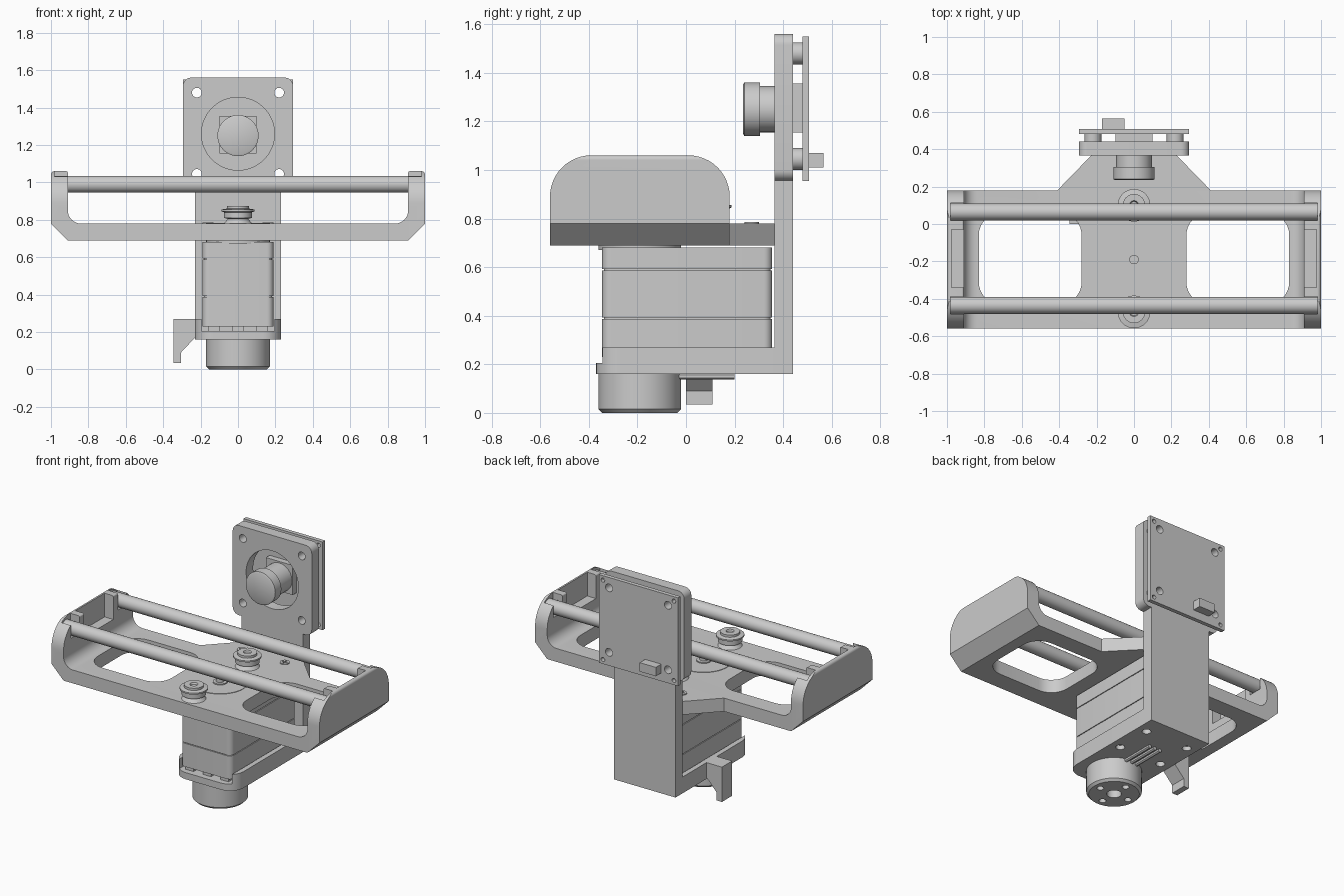
import bpy, bmesh, math
from mathutils import Vector

old = bpy.data.objects.get("Cube")
if old:
    bpy.data.objects.remove(old, do_unlink=True)

grey = bpy.data.materials.new("plain grey")
grey.use_nodes = True
grey.diffuse_color = (0.6, 0.6, 0.6, 1)
grey.node_tree.nodes["Principled BSDF"].inputs["Base Color"].default_value = grey.diffuse_color


def finish(name, bm):
    bmesh.ops.recalc_face_normals(bm, faces=bm.faces)
    mesh = bpy.data.meshes.new(name)
    bm.to_mesh(mesh)
    bm.free()
    mesh.materials.append(grey)
    obj = bpy.data.objects.new(name, mesh)
    bpy.context.collection.objects.link(obj)
    return obj


def activate(obj):
    bpy.ops.object.select_all(action='DESELECT')
    obj.select_set(True)
    bpy.context.view_layer.objects.active = obj


def smooth(obj):
    activate(obj)
    bpy.ops.object.shade_smooth_by_angle(angle=math.radians(30))
    return obj


def place(axis, a, b, t):
    return {'x': (t, a, b), 'y': (a, t, b), 'z': (a, b, t)}[axis]


def rounded(points, radii, steps=8):
    """Round the corners of an outline; radii is one number or one per corner."""
    n = len(points)
    if not isinstance(radii, (list, tuple)):
        radii = [radii] * n
    out = []
    for i, r in enumerate(radii):
        p = Vector(points[i])
        if r == 0:
            out.append(p)
            continue
        u = (Vector(points[i - 1]) - p).normalized()
        v = (Vector(points[(i + 1) % n]) - p).normalized()
        half = u.angle(v) / 2
        centre = p + (u + v).normalized() * r / math.sin(half)
        a = (p + u * r / math.tan(half) - centre).normalized()
        b = (p + v * r / math.tan(half) - centre).normalized()
        out += [centre + a.slerp(b, k / steps) * r for k in range(steps + 1)]
    return out


def rect(a0, a1, b0, b1):
    return [(a0, b0), (a1, b0), (a1, b1), (a0, b1)]


def prism(name, points, axis, lo, hi):
    bm = bmesh.new()
    rings = [[bm.verts.new(place(axis, p[0], p[1], t)) for p in points] for t in (lo, hi)]
    n = len(points)
    for ring in rings:
        bm.faces.new(ring)
    for i in range(n):
        j = (i + 1) % n
        bm.faces.new((rings[0][i], rings[0][j], rings[1][j], rings[1][i]))
    return smooth(finish(name, bm))


def box(name, x0, x1, y0, y1, z0, z1):
    return prism(name, rect(x0, x1, y0, y1), 'z', z0, z1)


def turned(name, axis, a, b, profile, sides=48):
    """Solid of revolution; profile lists (radius, position along axis)."""
    bm = bmesh.new()
    angles = [math.tau * i / sides for i in range(sides)]
    rings = [[bm.verts.new(place(axis, a + r * math.cos(w), b + r * math.sin(w), t))
              for w in angles] for r, t in profile]
    bm.faces.new(rings[0])
    bm.faces.new(rings[-1])
    for low, high in zip(rings, rings[1:]):
        for i in range(sides):
            j = (i + 1) % sides
            bm.faces.new((low[i], low[j], high[j], high[i]))
    return smooth(finish(name, bm))


def rod(name, axis, a, b, r, lo, hi, sides=32):
    return turned(name, axis, a, b, [(r, lo), (r, hi)], sides)


def cut(obj, *cutters, operation='DIFFERENCE'):
    for cutter in cutters:
        mod = obj.modifiers.new("cut", 'BOOLEAN')
        mod.operation, mod.solver, mod.object = operation, 'EXACT', cutter
        activate(obj)
        bpy.ops.object.modifier_apply(modifier=mod.name)
        bpy.data.objects.remove(cutter, do_unlink=True)
    return smooth(obj)


sides = (-1, 1)
AXIS_Y = -0.19          # centre of the pan joint
RODS = (-0.435, 0.065)  # rail positions
LENS_Z = 1.26

# Cradle: U-shaped section trimmed to rounded end cheeks
half = [(0.91, 0.69), (1, 0.78), (1, 1.06), (0.91, 1.06), (0.91, 0.78)]
section = half + [(-x, z) for x, z in reversed(half)]
radii = [0, 0, 0.02, 0.01, 0.07]
cradle = prism("cradle", rounded(section, radii + radii[::-1]), 'y', -0.56, 0.18)
cheek = rounded(rect(-0.56, 0.18, 0.6, 1.06), [0, 0, 0.17, 0.17], 12)
cut(cradle, prism("cheek_trim", cheek, 'x', -1.1, 1.1), operation='INTERSECT')
for s in sides:
    window = rounded(rect(min(s * 0.28, s * 0.83), max(s * 0.28, s * 0.83), -0.43, 0.06), 0.12)
    cut(cradle, prism("window_cutter", window, 'z', 0.6, 0.9))
    for y in RODS:
        xs = sorted((s * 0.88, s * 0.98))
        cut(cradle, box("slot_cutter", *xs, y - 0.047, y + 0.047, 0.945, 1.2))
    xs = sorted((s * 0.88, s * 0.975))
    cut(cradle, box("recess_cutter", *xs, -0.34, -0.03, 0.9, 1.2))

# Tapered tab joining the cradle to the column
tab = [(-0.41, 0.18), (0.41, 0.18), (0.23, 0.365), (-0.23, 0.365)]
prism("cradle_tab", tab, 'z', 0.69, 0.78)

# Rails
for y in RODS:
    rod("rail", 'x', y, 0.99, 0.045, -0.98, 0.98)

# Thumb nuts on the cradle floor
for y in (-0.47, 0.1):
    turned("thumb_nut", 'z', 0, y, [(0.075, 0.78), (0.055, 0.805), (0.075, 0.81), (0.075, 0.84),
           (0.087, 0.845), (0.087, 0.855), (0.06, 0.86), (0.06, 0.875), (0.025, 0.875), (0.02, 0.865)])


def screw(x, y, z):
    head = rod("screw", 'z', x, y, 0.03, z - 0.01, z + 0.006, 24)
    for w, d in ((0.018, 0.004), (0.004, 0.018)):
        cut(head, box("cross_cutter", x - w, x + w, y - d, y + d, z, z + 0.02))


for x, y in ((-0.16, 0.27), (0.16, 0.27), (0.16, -0.055)):
    screw(x, y, 0.78)

# Output disc and shaft above the motor
rod("output_disc", 'z', 0, AXIS_Y, 0.17, 0.67, 0.783, 48)
turned("output_shaft", 'z', 0, AXIS_Y, [(0.045, 0.78), (0.045, 0.79), (0.025, 0.79), (0.025, 0.82)])

# Motor in three stacked layers with thin seams
for name, z0, z1 in (("lower", 0.23, 0.387), ("middle", 0.392, 0.587), ("upper", 0.592, 0.68)):
    prism("motor_" + name, rounded(rect(-0.19, 0.19, -0.345, 0.355), 0.035), 'z', z0, z1)
prism("motor_core", rounded(rect(-0.183, 0.183, -0.338, 0.348), 0.03), 'z', 0.24, 0.67)
for x in (-0.13, 0, 0.13):
    box("motor_foot", x - 0.03, x + 0.03, -0.33, 0.3, 0.2, 0.24)

# Tray and upright column
tray = prism("tray", rounded(rect(-0.23, 0.23, -0.37, 0.44), [0.1, 0.1, 0, 0]), 'z', 0.16, 0.27)
cut(tray, box("tray_cutter", -0.196, 0.196, -0.5, 0.365, 0.205, 0.4))
for s in sides:
    for y in (0.06, 0.31):
        cut(tray, rod("hole_cutter", 'z', s * 0.16, y, 0.028, 0.1, 0.19))
box("column", -0.23, 0.23, 0.365, 0.44, 0.27, 0.96)

# Side hook
hook = [(-0.23, 0.27), (-0.345, 0.27), (-0.345, 0.035), (-0.305, 0.035), (-0.305, 0.09), (-0.23, 0.17)]
prism("side_hook", hook, 'y', 0, 0.11)

# Pan foot with screw holes, and cables beside it
foot = turned("pan_foot", 'z', 0, AXIS_Y, [(0.155, 0), (0.17, 0.015), (0.17, 0.165)], 64)
cut(foot, rod("hole_cutter", 'z', 0, AXIS_Y, 0.045, -0.1, 0.06))
for k in range(4):
    w = k * math.pi / 2
    x, y = 0.11 * math.cos(w), AXIS_Y + 0.11 * math.sin(w)
    cut(foot, rod("hole_cutter", 'z', x, y, 0.022, -0.1, 0.05, 20))
for k in range(3):
    rod("cable", 'y', k * 0.04 - 0.04, 0.15, 0.012, -0.03, 0.2, 12)

# Head plate with lens opening
head = prism("head_plate", rounded(rect(-0.295, 0.295, 0.955, 1.56), 0.045), 'y', 0.365, 0.44)
cut(head, rod("lens_cutter", 'y', 0, LENS_Z, 0.195, 0.3, 0.5, 64))
board = box("circuit_board", -0.295, 0.295, 0.48, 0.507, 0.955, 1.55)
for x in (-0.22, 0.22):
    for z in (1.045, 1.48):
        spacer = rod("spacer", 'y', x, z, 0.045, 0.44, 0.48)
        for part in (head, board, spacer):
            cut(part, rod("hole_cutter", 'y', x, z, 0.026, 0.3, 0.6, 24))
for s in sides:
    for z in (0.985, 1.52):
        cut(board, rod("hole_cutter", 'y', s * 0.265, z, 0.014, 0.4, 0.6, 16))

# Lens, its mount and the rear connector
turned("lens", 'y', 0, LENS_Z - 0.01, [(0.1, 0.235), (0.11, 0.24), (0.11, 0.305), (0.095, 0.305), (0.095, 0.45)])
box("lens_mount", -0.1, 0.1, 0.44, 0.485, 1.155, 1.355)
box("rear_connector", -0.17, -0.05, 0.5, 0.565, 1.01, 1.07)
